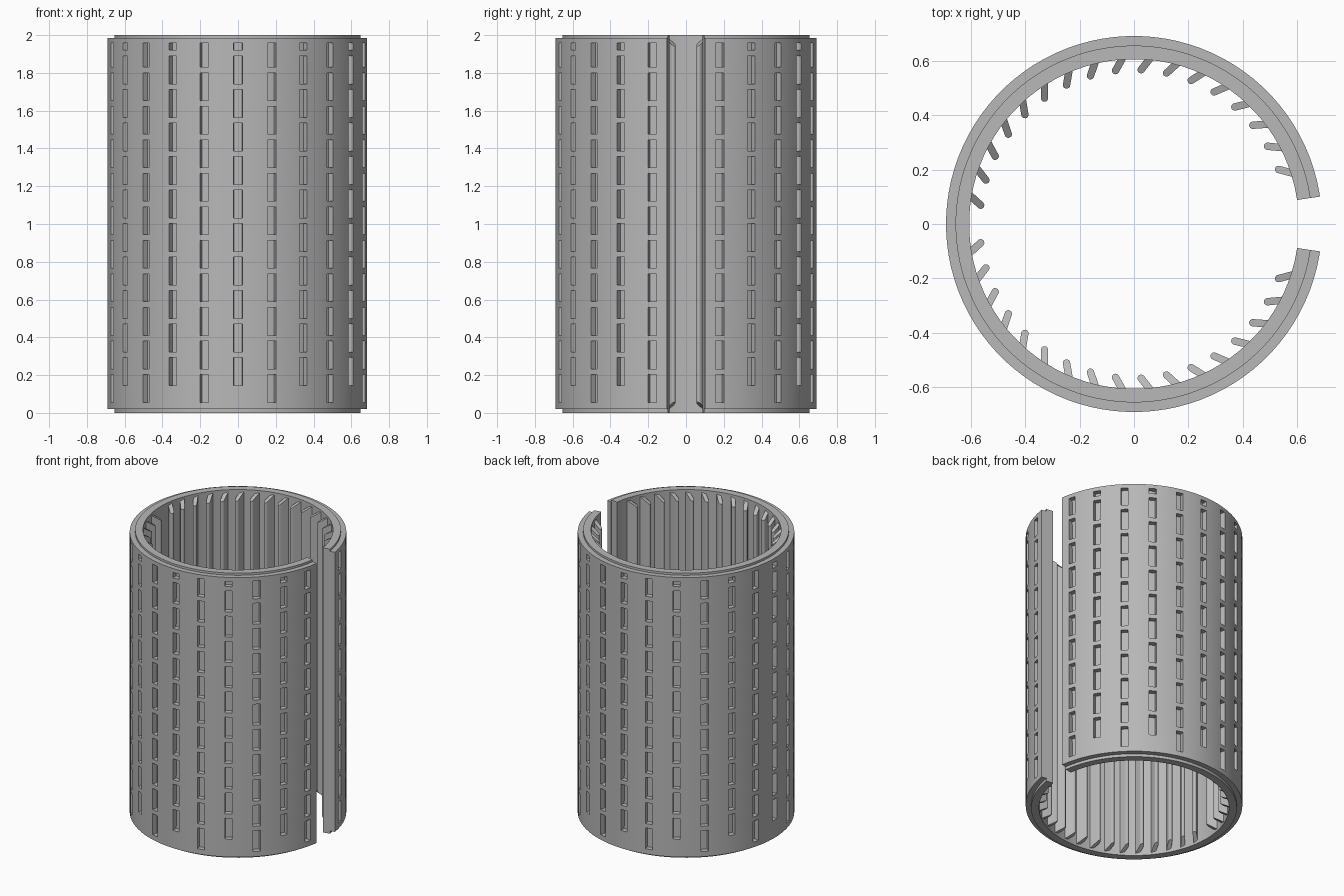
import bpy, bmesh
from math import radians, cos, sin, pi
from mathutils import Vector

HEIGHT = 2.0
R_OUT, R_MID, R_IN = 0.69, 0.655, 0.605
GAP = 8.4            # half angle of the lengthwise split, degrees
SLOT_HALF = 1.95     # half angle of a slot, degrees
SLOT_H, PITCH, SLOT_TOP = 0.147, 0.1775, 1.957

cube = bpy.data.objects.get("Cube")
if cube:
    bpy.data.objects.remove(cube, do_unlink=True)

grey = bpy.data.materials.new("plain_grey")
grey.use_nodes = True
colour = (0.48, 0.48, 0.48, 1)
grey.diffuse_color = colour
grey.node_tree.nodes["Principled BSDF"].inputs["Base Color"].default_value = colour


def finish(bm, name):
    bmesh.ops.recalc_face_normals(bm, faces=bm.faces) if name == "inner_fins" else None
    mesh = bpy.data.meshes.new(name)
    bm.to_mesh(mesh)
    bm.free()
    mesh.materials.append(grey)
    obj = bpy.data.objects.new(name, mesh)
    bpy.context.collection.objects.link(obj)
    bpy.ops.object.select_all(action="DESELECT")
    obj.select_set(True)
    bpy.context.view_layer.objects.active = obj
    return obj


# Angles shared by both walls, with cuts at the slot edges
step = (15 - 2 * SLOT_HALF) / 3
angles = [GAP, 360 - GAP]
for column in range(24):
    for i in range(4):
        a = column * 15 + SLOT_HALF + i * step
        if GAP < a < 360 - GAP:
            angles.append(a)
angles.sort()


# Slot heights: neighbouring columns are staggered by half a pitch
def slot_spans(column):
    start = 0.145 if column % 2 == 0 else 0.056
    return [(start + k * PITCH, min(start + k * PITCH + SLOT_H, SLOT_TOP))
            for k in range(11)]


def in_slot(angle, z):
    column = round(angle / 15)
    return (abs(angle - column * 15) < SLOT_HALF
            and any(lo < z < hi for lo, hi in slot_spans(column)))


def curved_wall(name, radius, thickness, levels, slotted):
    bm = bmesh.new()
    grid = [[bm.verts.new((radius * cos(radians(a)), radius * sin(radians(a)), z))
             for z in levels] for a in angles]
    for i in range(len(angles) - 1):
        for j in range(len(levels) - 1):
            mid_a = (angles[i] + angles[i + 1]) / 2
            mid_z = (levels[j] + levels[j + 1]) / 2
            if slotted and in_slot(mid_a, mid_z):
                continue
            bm.faces.new((grid[i][j], grid[i + 1][j], grid[i + 1][j + 1], grid[i][j + 1]))
    obj = finish(bm, name)
    solid = obj.modifiers.new("thickness", "SOLIDIFY")
    solid.thickness = thickness
    solid.offset = -1
    bpy.ops.object.modifier_apply(modifier=solid.name)
    bpy.ops.object.shade_smooth_by_angle(angle=radians(30))


levels = {0.02, 1.985}
for column in (0, 1):
    for lo, hi in slot_spans(column):
        levels |= {round(lo, 4), round(hi, 4)}
curved_wall("slotted_outer_sleeve", R_OUT, R_OUT - R_MID, sorted(levels), True)
curved_wall("inner_sleeve", R_MID, R_MID - R_IN, [0.0, HEIGHT], False)


# Slanted fins with round tips and sloping ends, mirrored front to back
def add_fin(bm, base_angle, side):
    base = Vector((cos(base_angle), sin(base_angle))) * R_IN
    heading = base_angle + pi - radians(33)
    along = Vector((cos(heading), sin(heading)))
    across = Vector((-along.y, along.x))
    half, length, root = 0.0135, 0.046, -0.025
    profile = [(root, -half)]
    profile += [(length + half * cos(t), half * sin(t))
                for t in (pi * (k / 8 - 0.5) for k in range(9))]
    profile.append((root, half))
    rings = []
    for top in (False, True):
        ring = []
        for u, v in profile:
            p = base + along * u + across * v
            trim = 0.005 + max(u, 0) * 0.9
            ring.append(bm.verts.new((p.x, side * p.y, HEIGHT - trim if top else trim)))
        rings.append(ring)
        bm.faces.new(ring)
    n = len(profile)
    for i in range(n):
        j = (i + 1) % n
        bm.faces.new((rings[0][i], rings[0][j], rings[1][j], rings[1][i]))


bm = bmesh.new()
for k in range(1, 18):
    for side in (1, -1):
        add_fin(bm, pi - radians(9.52) * k, side)
finish(bm, "inner_fins")
bpy.ops.object.shade_smooth_by_angle(angle=radians(30))
